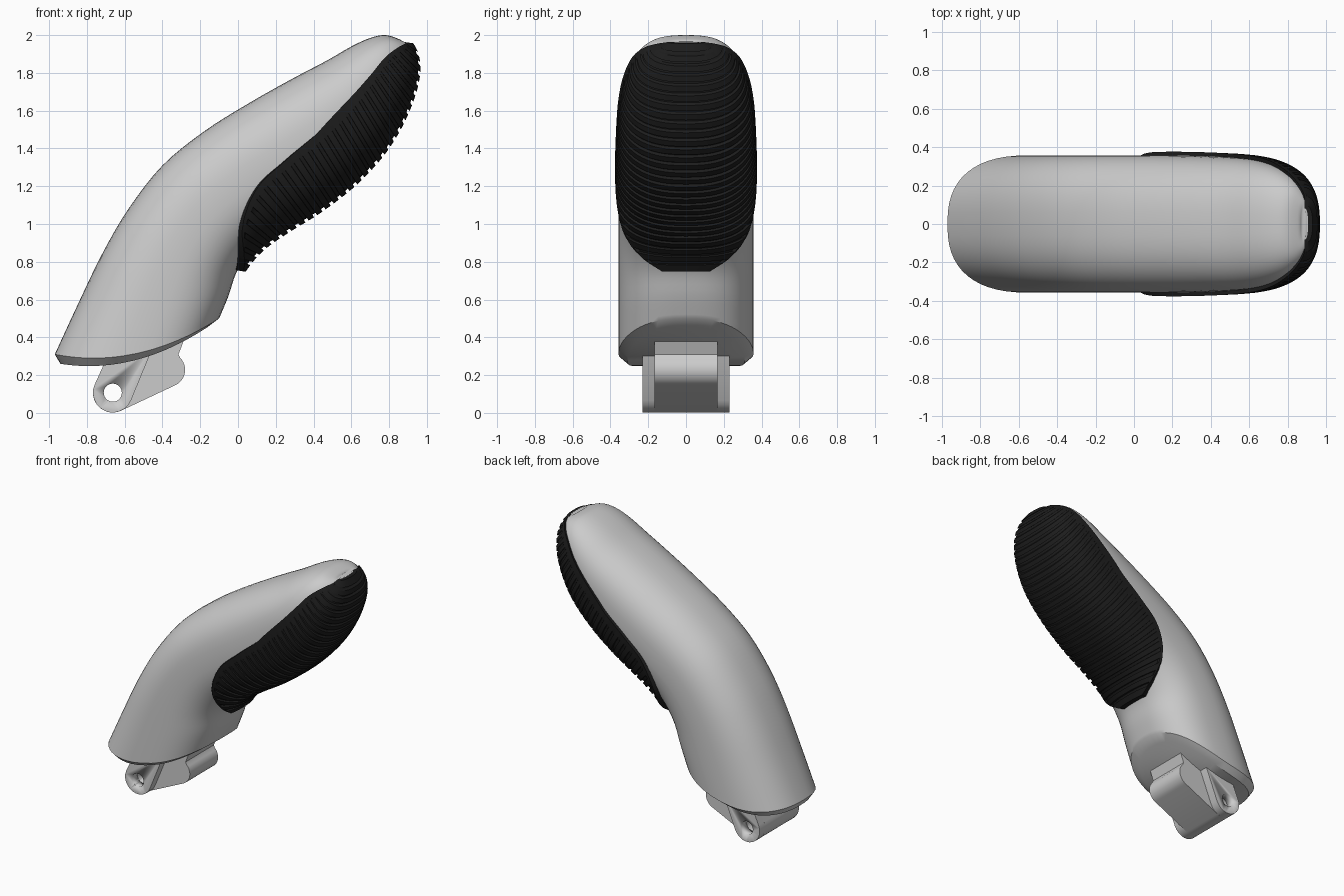
import bpy, bmesh
from math import sin, cos, pi, radians, floor, copysign, hypot

if "Cube" in bpy.data.objects:
    bpy.data.objects.remove(bpy.data.objects["Cube"])

# Stations along the finger: back x, back z, belly x, belly z, half width, sag, pad half angle
ST = [
    (-.97, .31, -.10, .50, .357, .09, 0),
    (-.85, .57, -.05, .62, .357, .05, 4),
    (-.72, .84, -.01, .74, .357, .02, 12),
    (-.58, 1.08, .05, .83, .357, 0, 37),
    (-.40, 1.31, .13, .91, .357, 0, 63),
    (-.18, 1.49, .26, 1.00, .357, 0, 81),
    (.05, 1.635, .42, 1.10, .356, 0, 87),
    (.28, 1.765, .60, 1.24, .35, 0, 90),
    (.47, 1.865, .75, 1.40, .338, 0, 94),
    (.60, 1.94, .85, 1.56, .312, 0, 96),
    (.70, 1.985, .915, 1.725, .265, 0, 97),
    (.78, 2.0, .935, 1.85, .20, 0, 93),
    (.85, 1.98, .92, 1.93, .13, 0, 90),
    (.87, 1.965, .905, 1.96, .08, 0, 90),
]
LAST = len(ST) - 1


def station(u):
    """Catmull-Rom blend of the stations."""
    i = min(int(floor(u)), LAST - 1)
    t = u - i
    a, b, c, d = (ST[min(max(i + k, 0), LAST)] for k in (-1, 0, 1, 2))
    return [.5 * (2*q + (r - p)*t + (2*p - 5*q + 4*r - s)*t*t + (3*q - p - 3*r + s)*t**3)
            for p, q, r, s in zip(a, b, c, d)]


def power(v):
    return copysign(abs(v) ** .8, v)


def surf(st, th, d=0, dw=0):
    """Point on a rounded cross-section; angle 0 is the belly."""
    bx, bz, fx, fz, w, sag = st[:6]
    half = hypot(fx - bx, fz - bz) / 2
    k = (half + d) / half
    s, y = power(cos(th)), power(sin(th))
    return ((bx + fx)/2 + (fx - bx)/2*k*s, (w + dw)*y,
            (bz + fz)/2 + (fz - bz)/2*k*s - sag*(1 - s*s))


def finish(bm, name, angle=35, mat=None):
    bmesh.ops.recalc_face_normals(bm, faces=bm.faces)
    me = bpy.data.meshes.new(name)
    bm.to_mesh(me)
    bm.free()
    ob = bpy.data.objects.new(name, me)
    bpy.context.collection.objects.link(ob)
    if mat:
        me.materials.append(mat)
    bpy.ops.object.select_all(action='DESELECT')
    ob.select_set(True)
    bpy.context.view_layer.objects.active = ob
    bpy.ops.object.shade_smooth_by_angle(angle=radians(angle))
    return ob


def loft(bm, rings):
    rows = [[bm.verts.new(p) for p in r] for r in rings]
    n = len(rows[0])
    for a, b in zip(rows, rows[1:]):
        for i in range(n):
            j = (i + 1) % n
            bm.faces.new((a[i], a[j], b[j], b[i]))
    return rows


def strip_cap(bm, r):
    """Close a mirrored ring with strips so the cap follows its curve."""
    n = len(r)
    for k in range(n // 2):
        q = [r[k], r[k + 1], r[-k - 1], r[-k]]
        bm.faces.new(list(dict.fromkeys(q)))


# Finger shell with a bevelled, curved base
N = 56
angles = [2*pi*i/N for i in range(N)]
rim = (-.94, .26, -.16, .455, .31, .08)
rings = [[surf(rim, t) for t in angles]]
rings += [[surf(station(k/4), t) for t in angles] for k in range(LAST*4 + 1)]
bm = bmesh.new()
rows = loft(bm, rings)
strip_cap(bm, rows[0])
strip_cap(bm, rows[-1])
finish(bm, "finger_shell", 32)

# Ribbed grip pad wrapped over the belly
black = bpy.data.materials.new("black_rubber")
black.diffuse_color = (.012, .012, .012, 1)
black.use_nodes = True
black.node_tree.nodes["Principled BSDF"].inputs["Base Color"].default_value = black.diffuse_color
START, RIBS, M = 2.15, 30, 36
us = [START + (LAST - START)*i/300 for i in range(301)]
pts = [surf(station(u), 0, .04) for u in us]
acc = [0]
for p, q in zip(pts, pts[1:]):
    acc.append(acc[-1] + hypot(q[0] - p[0], q[2] - p[2]))


def u_at(f):
    target = f*acc[-1]
    i = next((i for i in range(300) if acc[i + 1] >= target), 299)
    return us[i] + (us[i + 1] - us[i])*(target - acc[i])/(acc[i + 1] - acc[i])


def pad_ring(f, groove):
    u = u_at(f)
    st = station(u)
    phi = radians(st[6])
    d = .044 - .02*max(0, u - 12)
    outer, inner = [], []
    for i in range(M + 1):
        v = 2*i/M - 1
        g = groove if abs(v) < .93 else 0
        outer.append(surf(st, phi*v, d - g, .02 - .6*g))
        inner.append(surf(st, phi*v, -.02 if u < 12 else -.005, -.02))
    return outer + inner[::-1]


prof = [(0, 0)]
for i in range(1, RIBS):
    prof += [((i - .2)/RIBS, 0), ((i - .17)/RIBS, .016), ((i + .17)/RIBS, .016), ((i + .2)/RIBS, 0)]
prof.append((1, 0))
bm = bmesh.new()
rows = loft(bm, [pad_ring(f, g) for f, g in prof])
for r in (rows[0], rows[-1]):
    for i in range(M):
        bm.faces.new((r[i], r[i + 1], r[-i - 2], r[-i - 1]))
finish(bm, "grip_pad", 30, black)


# Hinge parts: side profiles extruded across y
def arc(cx, cz, r, a0, a1, n=12):
    return [(cx + r*cos(radians(a0 + (a1 - a0)*i/n)), cz + r*sin(radians(a0 + (a1 - a0)*i/n)))
            for i in range(n + 1)]


def extrude(profile, y0, y1, name):
    bm = bmesh.new()
    f = bm.faces.new([bm.verts.new((x, y0, z)) for x, z in profile])
    ext = bmesh.ops.extrude_face_region(bm, geom=[f])
    bmesh.ops.translate(bm, vec=(0, y1 - y0, 0),
                        verts=[v for v in ext['geom'] if isinstance(v, bmesh.types.BMVert)])
    return finish(bm, name, 30)


PX, PZ = -.663, .107
ear = arc(PX, PZ, .105, 155, 337) + [(-.466, .31), (-.46, .34), (-.68, .34), (-.70, .28)]
block = (arc(PX, PZ, .105, 155, 293) + arc(-.37, .228, .09, 293, 405)
         + [(-.315, .31), (-.28, .40), (-.45, .38), (-.68, .34), (-.70, .28)])
parts = [extrude(block, -.166, .166, "hinge_block"),
         extrude(ear, -.23, -.166, "hinge_ear_front"),
         extrude(ear, .166, .23, "hinge_ear_back")]

# Pin hole
cutter = extrude(arc(PX, PZ, .048, 0, 345, 23), -.4, .4, "pin_hole_cutter")
cutter.hide_render = True
for ob in parts:
    mod = ob.modifiers.new("pin_hole", 'BOOLEAN')
    mod.object = cutter
    mod.operation = 'DIFFERENCE'
    bpy.context.view_layer.objects.active = ob
    bpy.ops.object.modifier_apply(modifier=mod.name)
bpy.data.objects.remove(cutter)
